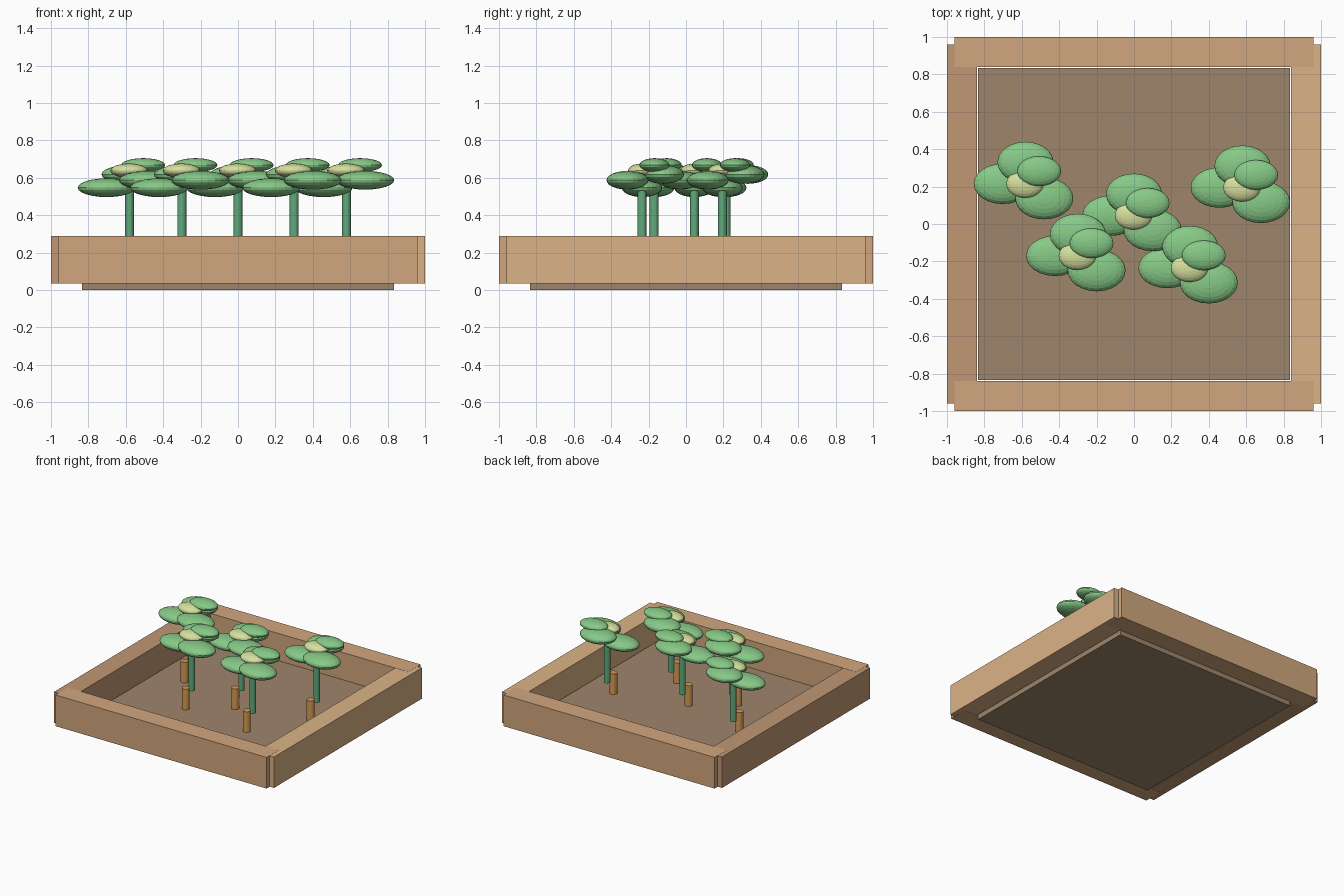
import bpy

if "Cube" in bpy.data.objects:
    bpy.data.objects.remove(bpy.data.objects["Cube"])


def material(name, *rgb):
    # Colours are written as seen on screen and stored as linear values
    m = bpy.data.materials.new(name)
    m.diffuse_color = [((c + 0.055) / 1.055) ** 2.4 for c in rgb] + [1]
    m.use_nodes = True
    m.node_tree.nodes["Principled BSDF"].inputs["Base Color"].default_value = m.diffuse_color
    return m


soil = material("soil", 0.62, 0.52, 0.42)
oak = material("oak", 0.82, 0.655, 0.495)
light_oak = material("light_oak", 0.86, 0.705, 0.53)
dark_oak = material("dark_oak", 0.755, 0.595, 0.455)
stem_green = material("stem_green", 0.38, 0.67, 0.49)
leaf_green = material("leaf_green", 0.53, 0.79, 0.53)
bud_yellow = material("bud_yellow", 0.84, 0.88, 0.62)
peg_brown = material("peg_brown", 0.84, 0.61, 0.33)


def finish(name, mat):
    o = bpy.context.object
    o.name = name
    o.data.materials.append(mat)
    return o


def box(name, x, y, z, mat):
    bpy.ops.mesh.primitive_cube_add(
        size=1, location=(sum(x) / 2, sum(y) / 2, sum(z) / 2))
    o = finish(name, mat)
    o.scale = (x[1] - x[0], y[1] - y[0], z[1] - z[0])


def rod(name, x, y, z0, z1, r, mat):
    bpy.ops.mesh.primitive_cylinder_add(
        vertices=16, radius=r, depth=z1 - z0, location=(x, y, (z0 + z1) / 2))
    finish(name, mat)


def blob(name, loc, size, mat):
    bpy.ops.mesh.primitive_uv_sphere_add(
        segments=24, ring_count=12, radius=1, location=loc)
    finish(name, mat).scale = size


# Tray: floor slab and four planks overlapping at the corners
box("floor_slab", (-0.833, 0.833), (-0.833, 0.833), (0, 0.07), soil)
H = (0.035, 0.289)
LAP = (0.034, 0.29)
box("left_plank", (-1, -0.84), (-0.96, 0.96), H, dark_oak)
box("right_plank", (0.84, 1), (-0.96, 0.96), H, light_oak)
box("front_plank", (-0.96, 0.96), (-1, -0.84), LAP, oak)
box("back_plank", (-0.96, 0.96), (0.84, 1), LAP, oak)

# Leaf pads: offset from the stem and height, then radii
pads = [
    ("left_leaf", (-0.122, 0.0, 0.547), (0.155, 0.108, 0.05), leaf_green),
    ("right_leaf", (0.10, -0.078, 0.587), (0.155, 0.112, 0.05), leaf_green),
    ("back_leaf", (0.0, 0.115, 0.618), (0.15, 0.11, 0.05), leaf_green),
    ("top_leaf", (0.073, 0.067, 0.668), (0.117, 0.08, 0.037), leaf_green),
    ("bud", (-0.003, 0.0, 0.638), (0.10, 0.075, 0.038), bud_yellow),
]

# Five plants, each with a stem, a short peg in front and its leaves
plants = [(-0.58, 0.215), (-0.30, -0.17), (0, 0.045), (0.30, -0.235), (0.58, 0.195)]
for i, (x, y) in enumerate(plants, 1):
    rod(f"stem_{i}", x, y, 0.19, 0.55, 0.024, stem_green)
    rod(f"peg_{i}", x, y - 0.08, 0.07, 0.24, 0.03, peg_brown)
    for name, (dx, dy, z), size, mat in pads:
        blob(f"{name}_{i}", (x + dx, y + dy, z), size, mat)
